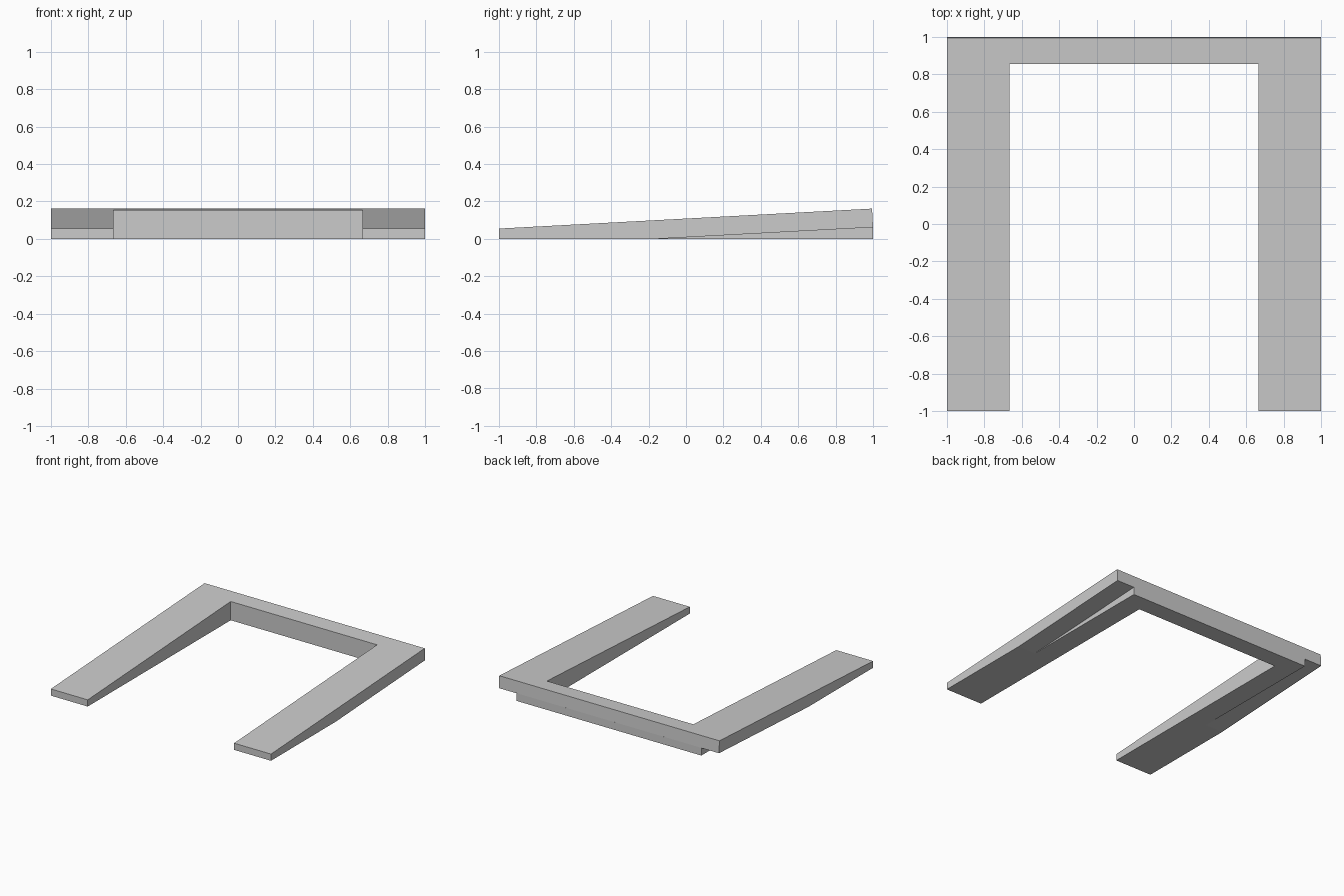
import bpy, bmesh
from mathutils import Vector

cube = bpy.data.objects.get("Cube")
if cube:
    bpy.data.objects.remove(cube, do_unlink=True)

grey = bpy.data.materials.new("plain grey")
grey.use_nodes = True
colour = (0.6, 0.6, 0.6, 1)
grey.diffuse_color = colour
grey.node_tree.nodes["Principled BSDF"].inputs["Base Color"].default_value = colour

SLOPE = 0.0535
INNER_X, INNER_Y = 0.665, 0.855
along = Vector((0, 1, SLOPE))        # direction up the ramp
up = Vector((0, -SLOPE, 1))          # normal of the ramp
top_edge = Vector((0, -1, 0.055))
under_edge = Vector((0, 1, 0.062))


def u_frame(name, outer_x, cuts):
    """U-shaped block, trimmed by planes (point, normal pointing at the waste)."""
    half = [(outer_x, -1), (outer_x, 1), (INNER_X, INNER_Y), (INNER_X, -1)]
    outline = [half[3], half[0], half[1]]
    outline += [(-x, y) for x, y in (half[1], half[0], half[3], half[2])] + [half[2]]
    bm = bmesh.new()
    base = bm.faces.new([bm.verts.new((x, y, 0)) for x, y in outline])
    lift = bmesh.ops.extrude_face_region(bm, geom=[base])
    bmesh.ops.translate(bm, vec=(0, 0, 0.4),
                        verts=[v for v in lift["geom"] if isinstance(v, bmesh.types.BMVert)])
    for point, normal in cuts:
        bmesh.ops.bisect_plane(bm, geom=bm.verts[:] + bm.edges[:] + bm.faces[:],
                               plane_co=point, plane_no=normal, clear_outer=True)
        # close the cut
        bmesh.ops.holes_fill(bm, edges=[e for e in bm.edges if e.is_boundary], sides=0)
    bmesh.ops.recalc_face_normals(bm, faces=bm.faces[:])
    mesh = bpy.data.meshes.new(name)
    bm.to_mesh(mesh)
    bm.free()
    mesh.materials.append(grey)
    obj = bpy.data.objects.new(name, mesh)
    bpy.context.collection.objects.link(obj)
    return obj


# Sloping slab: ramped top and underside, back end square to the slope
u_frame("sloping_frame", 1.0,
        [(top_edge, up), (under_edge, -up), (under_edge, along)])

# Narrower plinth filling the gap between the slab and the ground
u_frame("support_plinth", 0.84, [(under_edge + up * 0.001, up)])
